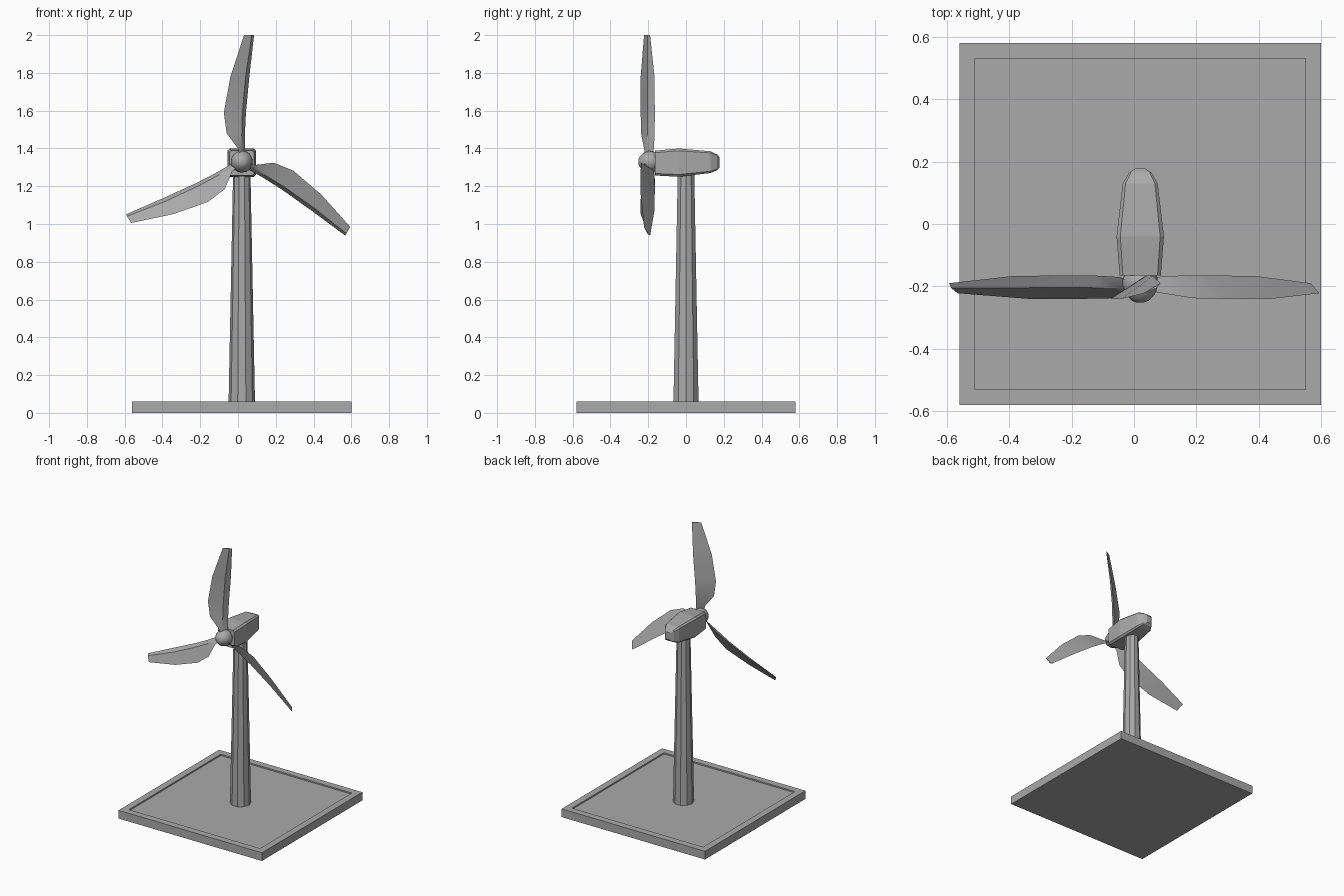
import bpy, bmesh, math
from mathutils import Matrix, Vector

cube = bpy.data.objects.get("Cube")
if cube:
    bpy.data.objects.remove(cube, do_unlink=True)

CX = 0.02                           # axis of tower and rotor
HUB = Vector((CX, 0, 1.33))

grey = bpy.data.materials.new("grey")
grey.use_nodes = True
grey.diffuse_color = (0.4, 0.4, 0.4, 1)
grey.node_tree.nodes["Principled BSDF"].inputs["Base Color"].default_value = (0.4, 0.4, 0.4, 1)


def finish(bm, name, smooth=False):
    bmesh.ops.recalc_face_normals(bm, faces=bm.faces)
    mesh = bpy.data.meshes.new(name)
    bm.to_mesh(mesh)
    bm.free()
    mesh.materials.append(grey)
    obj = bpy.data.objects.new(name, mesh)
    bpy.context.collection.objects.link(obj)
    if smooth:
        bpy.ops.object.select_all(action='DESELECT')
        obj.select_set(True)
        bpy.context.view_layer.objects.active = obj
        bpy.ops.object.shade_smooth_by_angle(angle=math.radians(30))
    return obj


def loft(rings):
    """Skin a list of equal-length point rings and cap both ends."""
    bm = bmesh.new()
    loops = [[bm.verts.new(p) for p in ring] for ring in rings]
    n = len(loops[0])
    for a, b in zip(loops, loops[1:]):
        for i in range(n):
            j = (i + 1) % n
            bm.faces.new((a[i], a[j], b[j], b[i]))
    bm.faces.new(loops[0])
    bm.faces.new(loops[-1])
    return bm


# Base plate with a sunken panel
bm = bmesh.new()
bmesh.ops.create_cube(bm, size=1, matrix=Matrix.Translation((CX, 0, 0.03)) @ Matrix.Diagonal((1.16, 1.16, 0.06, 1)))
top = [f for f in bm.faces if f.normal.z > 0.9]
bmesh.ops.inset_region(bm, faces=top, thickness=0.07)
rim = bmesh.ops.extrude_face_region(bm, geom=top)
panel = [v for v in rim["geom"] if isinstance(v, bmesh.types.BMVert)]
bmesh.ops.delete(bm, geom=top, context='FACES_ONLY')
bmesh.ops.translate(bm, verts=panel, vec=(0, 0, -0.01))
finish(bm, "base_plate")

# Ten-sided tapered tower
bm = bmesh.new()
bmesh.ops.create_cone(bm, cap_ends=True, segments=10, radius1=0.07, radius2=0.046, depth=1.22)
ang = [math.atan2(v.co.y, v.co.x) for v in bm.verts]
bmesh.ops.rotate(bm, verts=bm.verts, matrix=Matrix.Rotation(-ang[0], 3, 'Z'))
bmesh.ops.translate(bm, verts=bm.verts, vec=(CX, 0, 0.66))
finish(bm, "tower")

# Nacelle: chamfered square sections along y (y, half width, bottom, top)
stations = [(-0.165, 0.066, 1.257, 1.388), (-0.04, 0.076, 1.25, 1.40), (0.13, 0.056, 1.27, 1.385),
            (0.165, 0.036, 1.285, 1.368), (0.178, 0.016, 1.30, 1.353)]
rings = []
for y, w, lo, hi in stations:
    c = w * 0.16
    mid, h = (lo + hi) / 2, (hi - lo) / 2
    corner = [(w, h - c), (w - c, h), (c - w, h), (-w, h - c), (-w, c - h), (c - w, -h), (w - c, -h), (w, c - h)]
    rings.append([(CX + x, y, mid + z) for x, z in corner])
finish(loft(rings), "nacelle")

# Rotor hub: rounded nose turned around the rotor axis
profile = [(-0.252, 0.012), (-0.246, 0.027), (-0.225, 0.047), (-0.195, 0.058), (-0.172, 0.055), (-0.155, 0.045)]
turns = [i * math.tau / 16 for i in range(16)]
rings = [[HUB + Vector((r * math.cos(a), y, r * math.sin(a))) for a in turns] for y, r in profile]
finish(loft(rings), "rotor_hub", smooth=True)

# Blades: triangular sections (radius, trailing x, y, ridge x, y, leading x, y)
sections = [(0.03, -0.012, -0.215, 0.0, -0.205, 0.018, -0.18),
            (0.07, -0.02, -0.222, -0.003, -0.206, 0.017, -0.17),
            (0.15, -0.08, -0.238, 0.0, -0.205, 0.017, -0.166),
            (0.26, -0.095, -0.24, 0.003, -0.203, 0.022, -0.165),
            (0.45, -0.06, -0.24, 0.02, -0.205, 0.04, -0.167),
            (0.67, 0.012, -0.222, 0.053, -0.205, 0.065, -0.19)]
for k, name in enumerate(("top_blade", "right_blade", "left_blade")):
    spin = Matrix.Rotation(-k * math.tau / 3, 3, 'Y')
    rings = []
    for r, tx, ty, mx, my, lx, ly in sections:
        rings.append([HUB + spin @ Vector((x, y, r)) for x, y in ((tx, ty), (mx, my), (lx, ly))])
    finish(loft(rings), name, smooth=True)
